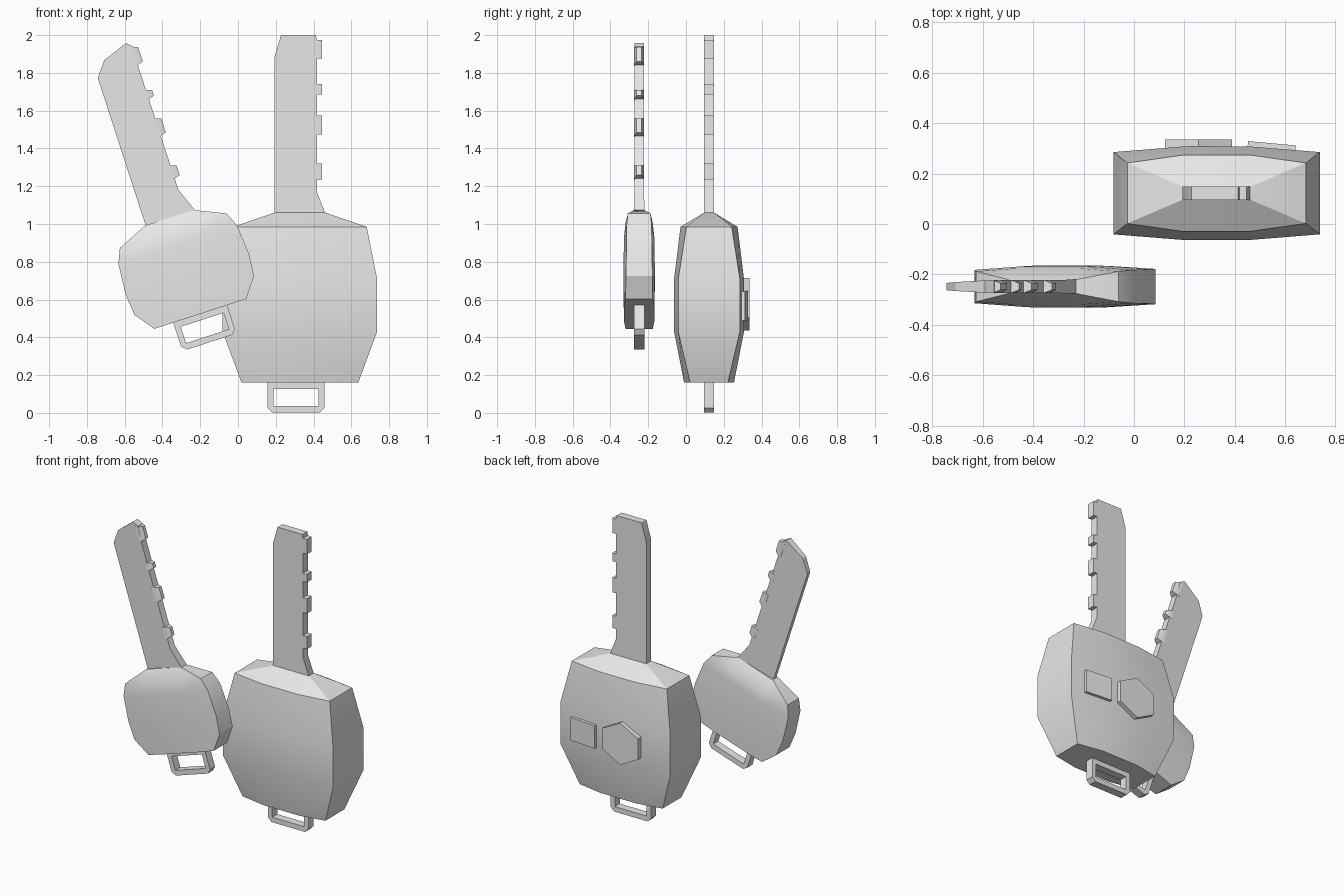
import bpy, bmesh, math
from mathutils import Matrix

cube = bpy.data.objects.get("Cube")
if cube:
    bpy.data.objects.remove(cube, do_unlink=True)

grey = bpy.data.materials.new("plain grey")
grey.use_nodes = True
grey.diffuse_color = (0.8, 0.8, 0.8, 1)
grey.node_tree.nodes["Principled BSDF"].inputs["Base Color"].default_value = (0.8, 0.8, 0.8, 1)


def finish(name, bm, frame):
    """Clean the mesh, place it in its key's frame and shade it."""
    bmesh.ops.remove_doubles(bm, verts=bm.verts, dist=0.0005)
    bmesh.ops.recalc_face_normals(bm, faces=bm.faces)
    bm.transform(frame)
    mesh = bpy.data.meshes.new(name)
    bm.to_mesh(mesh)
    bm.free()
    mesh.materials.append(grey)
    obj = bpy.data.objects.new(name, mesh)
    bpy.context.collection.objects.link(obj)
    bpy.ops.object.select_all(action='DESELECT')
    obj.select_set(True)
    bpy.context.view_layer.objects.active = obj
    bpy.ops.object.shade_smooth_by_angle(angle=math.radians(30))
    return obj


def skin(bm, rings, closed=False):
    """Join vertex rings with quads, capping the ends unless closed."""
    loops = [[bm.verts.new(p) for p in ring] for ring in rings]
    n = len(loops[0])
    pairs = list(zip(loops, loops[1:])) + ([(loops[-1], loops[0])] if closed else [])
    for a, b in pairs:
        for i in range(n):
            j = (i + 1) % n
            bm.faces.new((a[i], a[j], b[j], b[i]))
    if not closed:
        bm.faces.new(loops[0])
        bm.faces.new(loops[-1])


def body(name, frame, rows, mid):
    """Loft eight-sided sections: height, half width, end depth, middle depth."""
    rings = []
    for z, w, end, deep in rows:
        front = [(-w, -end), (-mid, -deep), (mid, -deep), (w, -end)]
        rings.append([(x, y, z) for x, y in front + [(-x, -y) for x, y in front]])
    bm = bmesh.new()
    skin(bm, rings)
    finish(name, bm, frame)


def plate(name, frame, outline, half):
    """Extrude an outline in x, z; half gives the half thickness at each x."""
    bm = bmesh.new()
    skin(bm, [[(x, s * half(x), z) for x, z in outline] for s in (-1, 1)])
    finish(name, bm, frame)


def teeth(name, frame, spans, root, tip, half, taper, slope):
    """Row of blocks along the cutting edge of a blade."""
    bm = bmesh.new()
    for low, high in spans:
        skin(bm, [[(x, sy * h, z) for sy, z in
                   ((-1, low + s), (1, low + s), (1, high - s), (-1, high - s))]
                  for x, h, s in ((root - 0.02, half, 0), (root, half, 0), (tip, half * taper, slope))])
    finish(name, bm, frame)


def ring_loop(name, frame, half):
    """Flat rectangular hanging loop with clipped lower corners."""
    w, h, c = 0.15, 0.158, 0.025
    outer = [(-w, 0), (-w, c - h), (c - w, -h), (w - c, -h), (w, c - h), (w, 0)]
    iw, top, low = 0.119, -0.033, -0.124
    inner = [(-iw, top), (-iw, low), (-iw, low), (iw, low), (iw, low), (iw, top)]
    bm = bmesh.new()
    rings = [[(x, y, z) for x, z in path] for path, y in
             ((outer, -half), (inner, -half), (inner, half), (outer, half))]
    skin(bm, rings, closed=True)
    # Remove collapsed corner faces on the inside of the opening
    bmesh.ops.dissolve_degenerate(bm, dist=0.0005, edges=bm.edges)
    finish(name, bm, frame)


# Large upright key
large = Matrix.Translation((0.3275, 0.122, 0.16))
body("large_key_body", large, [
    (0, 0.309, 0.1, 0.132), (0.27, 0.409, 0.163, 0.185), (0.55, 0.409, 0.163, 0.185),
    (0.825, 0.354, 0.12, 0.151), (0.9, 0.135, 0.026, 0.026)], 0.135)
plate("large_key_blade", large,
      [(-0.135, 0.88), (-0.135, 1.72), (-0.1, 1.84), (0.085, 1.84), (0.09, 1.815),
       (0.09, 1.01), (0.133, 0.9), (0.133, 0.88)], lambda x: 0.026)
teeth("large_key_teeth", large,
      [(1.715, 1.815), (1.525, 1.58), (1.315, 1.415), (1.075, 1.16)],
      0.09, 0.118, 0.026, 1, 0)
ring_loop("large_key_loop", large @ Matrix.Translation((-0.02, 0, 0)), 0.027)

# Buttons on the back of the large key
hexagon = [(0.154 * math.sin(k * math.pi / 3), 0.14 * math.cos(k * math.pi / 3)) for k in range(6)]
plate("hexagon_button", Matrix.Translation((0.256, 0.31, 0.575)), hexagon, lambda x: 0.025)
square = [(-0.095, -0.077), (0.095, -0.077), (0.095, 0.077), (-0.095, 0.077)]
plate("square_button", Matrix.Translation((0.545, 0.298, 0.565)) @ Matrix.Rotation(-0.09, 4, 'Z'),
      square, lambda x: 0.022)

# Small tilted key
small = Matrix.Translation((-0.2, -0.248, 0.524)) @ Matrix.Rotation(math.radians(-18), 4, 'Y')
body("small_key_body", small, [
    (0, 0.256, 0.072, 0.08), (0.103, 0.333, 0.07, 0.082), (0.22, 0.344, 0.068, 0.083),
    (0.386, 0.33, 0.066, 0.08), (0.463, 0.297, 0.06, 0.072), (0.535, 0.134, 0.026, 0.026)], 0.134)
plate("small_key_blade", small,
      [(-0.13, 0.51), (-0.13, 1.355), (-0.068, 1.435), (0.071, 1.485), (0.1, 1.455),
       (0.093, 1.36), (0.093, 0.66), (0.142, 0.535), (0.142, 0.51)],
      lambda x: 0.021 + 0.05 * x)
teeth("small_key_teeth", small,
      [(1.355, 1.455), (1.165, 1.217), (0.96, 1.058), (0.723, 0.797)],
      0.093, 0.124, 0.026, 0.5, 0.01)
ring_loop("small_key_loop", small, 0.027)
